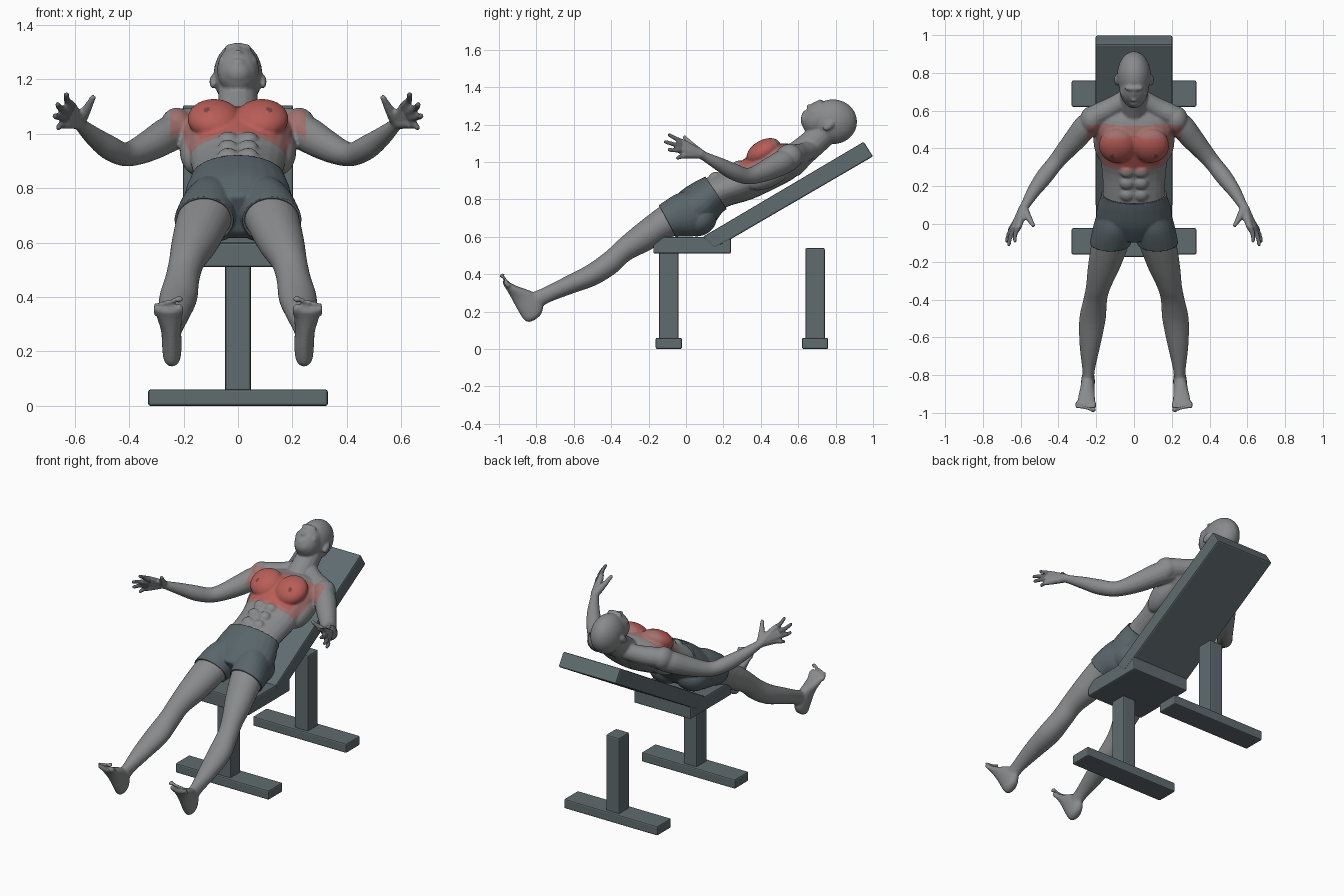
import bpy, bmesh, math
from mathutils import Vector, Matrix

if "Cube" in bpy.data.objects:
    bpy.data.objects.remove(bpy.data.objects["Cube"])


def material(name, r, g, b):
    m = bpy.data.materials.new(name)
    m.use_nodes = True
    m.diffuse_color = (r, g, b, 1)
    node = m.node_tree.nodes["Principled BSDF"]
    node.inputs["Base Color"].default_value = (r, g, b, 1)
    node.inputs["Roughness"].default_value = 0.7
    return m


SKIN = material("grey skin", .25, .255, .26)
RED = material("highlighted muscle red", .48, .11, .095)
PINK = material("muscle fade", .36, .165, .155)
NIPPLE = material("dark red", .2, .06, .055)
FINGER = material("dark fingers", .13, .14, .148)
SHORTS = material("shorts slate", .1, .13, .145)
BENCH = material("bench slate", .115, .15, .16)


def to_object(name, bm, *mats):
    bmesh.ops.recalc_face_normals(bm, faces=bm.faces)
    me = bpy.data.meshes.new(name)
    bm.to_mesh(me)
    bm.free()
    for m in mats:
        me.materials.append(m)
    ob = bpy.data.objects.new(name, me)
    bpy.context.collection.objects.link(ob)
    return ob


# ---------- bench: extruded side profiles with softened edges ----------
def slab(name, half_width, profile):
    bm = bmesh.new()
    face = bm.faces.new([bm.verts.new((-half_width, y, z)) for y, z in profile])
    ext = bmesh.ops.extrude_face_region(bm, geom=[face])["geom"]
    bmesh.ops.translate(bm, vec=(2 * half_width, 0, 0),
                        verts=[v for v in ext if isinstance(v, bmesh.types.BMVert)])
    ob = to_object(name, bm, BENCH)
    bev = ob.modifiers.new("edge", "BEVEL")
    bev.width, bev.segments = .008, 2


def rect(y0, y1, z0, z1):
    return [(y0, z0), (y1, z0), (y1, z1), (y0, z1)]


slab("seat", .2, rect(-.175, .24, .51, .6))
slab("backrest", .203, [(.09, .6), (.15, .54), (.235, .585), (1, 1.03), (.95, 1.108)])
for side, y, top in (("front", -.092, .52), ("rear", .69, .54)):
    slab(side + "_post", .047, rect(y - .052, y + .052, .05, top))
    slab(side + "_foot_bar", .33, rect(y - .07, y + .07, 0, .06))

# ---------- body helpers ----------
body = bmesh.new()


def loft(rings, steps=4, seg=24):
    """Skin smoothly interpolated elliptical rings (centre, u, v)."""
    fine = []
    for i in range(len(rings) - 1):
        a, b, c, d = (rings[min(max(k, 0), len(rings) - 1)] for k in range(i - 1, i + 3))
        for s in range(steps):
            t = s / steps
            fine.append([q + (r - p) * (t / 2) + (2 * p - 5 * q + 4 * r - w) * (t * t / 2)
                         + (3 * q - p - 3 * r + w) * (t ** 3 / 2)
                         for p, q, r, w in zip(a, b, c, d)])
    fine.append(rings[-1])
    angles = [2 * math.pi * k / seg for k in range(seg)]
    loops = [[body.verts.new(c + u * math.cos(a) + v * math.sin(a)) for a in angles]
             for c, u, v in fine]
    for lo, hi in zip(loops, loops[1:]):
        for k in range(seg):
            body.faces.new((lo[k - 1], lo[k], hi[k], hi[k - 1]))
    body.faces.new(loops[0][::-1])
    body.faces.new(loops[-1])


def section(cx, w, ty, tz, by, bz):
    """Ring from its upper and lower points in side view."""
    t, b = Vector((cx, ty, tz)), Vector((cx, by, bz))
    return [(t + b) / 2, Vector((w, 0, 0)), (t - b) / 2]


def tube(s, points, tip=True):
    """Round limb through (x, y, z, radius) points, mirrored by s."""
    ps = [Vector((s * p[0], p[1], p[2])) for p in points]
    rs = [p[3] for p in points]
    if tip:
        d = (ps[-1] - ps[-2]).normalized()
        ps += [ps[-1] + d * rs[-1] * .7, ps[-1] + d * rs[-1]]
        rs += [rs[-1] * .72, rs[-1] * .2]
    rings = []
    for i, p in enumerate(ps):
        t = (ps[min(i + 1, len(ps) - 1)] - ps[max(i - 1, 0)]).normalized()
        u = t.cross(Vector((0, .5, -.87))).normalized()
        rings.append([p, u * rs[i], t.cross(u) * rs[i]])
    loft(rings, seg=16)


def blob(x, y, z, rx, ry, rz, tilt=30):
    m = Matrix.Translation((x, y, z)) @ Matrix.Rotation(math.radians(tilt), 4, "X")
    bmesh.ops.create_uvsphere(body, u_segments=24, v_segments=14, radius=1,
                              matrix=m @ Matrix.Diagonal((rx, ry, rz, 1)))


# ---------- torso, neck and head ----------
loft([section(0, .1, -.09, .77, -.02, .64),
      section(0, .185, -.02, .84, .06, .625),
      section(0, .185, .05, .885, .14, .675),
      section(0, .165, .11, .915, .21, .755),
      section(0, .172, .25, .975, .35, .8),
      section(0, .2, .41, 1.085, .5, .87),
      section(0, .22, .52, 1.1, .58, .915),
      section(0, .17, .6, 1.085, .64, .97),
      section(0, .07, .64, 1.08, .67, 1.01)])
tube(1, [(0, .55, .99, .085), (0, .63, 1.06, .076), (0, .7, 1.12, .073), (0, .75, 1.17, .07)])
blob(0, .785, 1.215, .09, .13, .12, 0)
blob(0, .71, 1.235, .077, .1, .08, 45)
blob(0, .665, 1.22, .055, .05, .055, 45)
blob(0, .643, 1.215, .028, .022, .03, 45)
blob(0, .72, 1.318, .05, .014, .018, 45)
blob(0, .685, 1.295, .012, .04, .022, 45)
blob(0, .664, 1.291, .017, .015, .022, 45)
blob(0, .64, 1.262, .026, .008, .017, 45)
blob(0, .63, 1.249, .023, .008, .015, 45)

for s in (1, -1):
    # face sides and ears
    blob(s * .045, .69, 1.265, .027, .03, .022, 45)
    blob(s * .033, .705, 1.287, .015, .008, .012, 45)
    blob(s * .093, .762, 1.192, .012, .034, .02, 35)
    # torso muscles
    blob(s * .088, .415, 1.055, .098, .1, .062)
    blob(s * .115, .36, 1.083, .009, .009, .009)
    blob(s * .15, .45, .94, .065, .14, .07)
    blob(s * .09, .07, .69, .095, .09, .075)
    for k in range(3):
        blob(s * .037, .15 + .062 * k, .923 + .03 * k, .036, .033, .022)
    tube(s, [(.03, .67, 1.07, .05), (.11, .62, 1.045, .055), (.2, .575, 1.035, .058)])
    # arm
    blob(s * .225, .55, 1.025, .062, .075, .07)
    tube(s, [(.18, .56, 1.02, .06), (.25, .52, 1.0, .066), (.31, .45, .965, .06),
             (.37, .38, .935, .05), (.42, .32, .925, .044), (.475, .25, .95, .045),
             (.53, .175, .99, .036), (.575, .1, 1.03, .025), (.59, .075, 1.045, .025)])
    # hand
    wrist = (.585, .085, 1.04, .024)
    for knuckle, tip in (((.61, -.01, 1.1), (.63, -.09, 1.145)),
                         ((.627, -.018, 1.08), (.663, -.11, 1.108)),
                         ((.635, -.013, 1.06), (.673, -.09, 1.065)),
                         ((.63, .002, 1.037), (.66, -.045, 1.022))):
        mid = [(a + b) / 2 + o for a, b, o in zip(knuckle, tip, (.008, 0, 0))]
        tube(s, [wrist, (*knuckle, .018), (*mid, .0125), (*tip, .0105)])
    tube(s, [wrist, (.565, .045, 1.075, .02), (.545, .012, 1.11, .014), (.533, -.008, 1.133, .011)])
    # leg
    loft([section(s * cx, w, *q) for cx, w, *q in (
        (.095, .09, .02, .84, .1, .63), (.108, .098, -.05, .82, .03, .61),
        (.125, .1, -.14, .762, -.06, .605), (.158, .086, -.26, .67, -.19, .53),
        (.188, .066, -.36, .585, -.3, .475), (.205, .063, -.43, .52, -.37, .41),
        (.22, .07, -.53, .448, -.48, .342), (.233, .055, -.66, .38, -.625, .29),
        (.24, .034, -.78, .32, -.75, .24), (.242, .03, -.85, .295, -.8, .19))])
    # foot and toes
    loft([section(s * cx, w, *q) for cx, w, *q in (
        (.243, .012, -.81, .155, -.84, .143), (.243, .03, -.775, .185, -.865, .155),
        (.243, .036, -.765, .24, -.895, .2), (.246, .037, -.81, .3, -.925, .255),
        (.252, .046, -.9, .335, -.955, .31), (.256, .051, -.95, .36, -.978, .345))])
    for k in range(5):
        r = .0145 if k == 0 else .0105
        x = .216 + .021 * k
        tube(s, [(x, -.945, .335, r), (x, -.968, .362, r),
                 (x, -.982 + .004 * k, .39 - .005 * k, r)])

# ---------- fuse the body into one smooth skin ----------
figure = to_object("body", body)
rem = figure.modifiers.new("fuse", "REMESH")
rem.mode, rem.voxel_size = "VOXEL", .0068
smo = figure.modifiers.new("soften", "SMOOTH")
smo.factor, smo.iterations = .5, 4
fused = bpy.data.meshes.new_from_object(
    figure.evaluated_get(bpy.context.evaluated_depsgraph_get()))
figure.modifiers.clear()
figure.data = fused
fused.name = "body"
fused.materials.clear()
for m in (SKIN, RED, PINK, NIPPLE, FINGER):
    fused.materials.append(m)

# colour chest and fingers by position along and above the torso
for p in fused.polygons:
    c = p.center
    x, along, above = abs(c.x), .87 * c.y + .5 * c.z, .87 * c.z - .5 * c.y
    idx = 0
    if x > .5 and c.y < -.02:
        idx = 4
    elif (c - Vector((math.copysign(.115, c.x), .36, 1.09))).length < .013:
        idx = 3
    elif above > .64 and .74 < along < 1.0 and x < .25:
        core = x < .185 and .765 < along < .955 and above > .69
        idx = 1 if core else 2
    p.material_index = idx
    p.use_smooth = True

# ---------- shorts: trimmed, thickened copy of the hip surface ----------
bm = bmesh.new()
bm.from_mesh(fused)
bmesh.ops.delete(bm, geom=[v for v in bm.verts if abs(v.co.x) > .3], context="VERTS")
for point, normal in (((0, .107, .915), (0, .83, .55)), ((0, -.145, .77), (0, -.88, -.47))):
    bmesh.ops.bisect_plane(bm, geom=bm.verts[:] + bm.edges[:] + bm.faces[:], clear_outer=True,
                           plane_co=point, plane_no=normal)
for f in bm.faces:
    f.material_index = 0
    f.smooth = True
shorts = to_object("shorts", bm, SHORTS)
shell = shorts.modifiers.new("cloth", "SOLIDIFY")
shell.thickness, shell.offset = .009, 1
